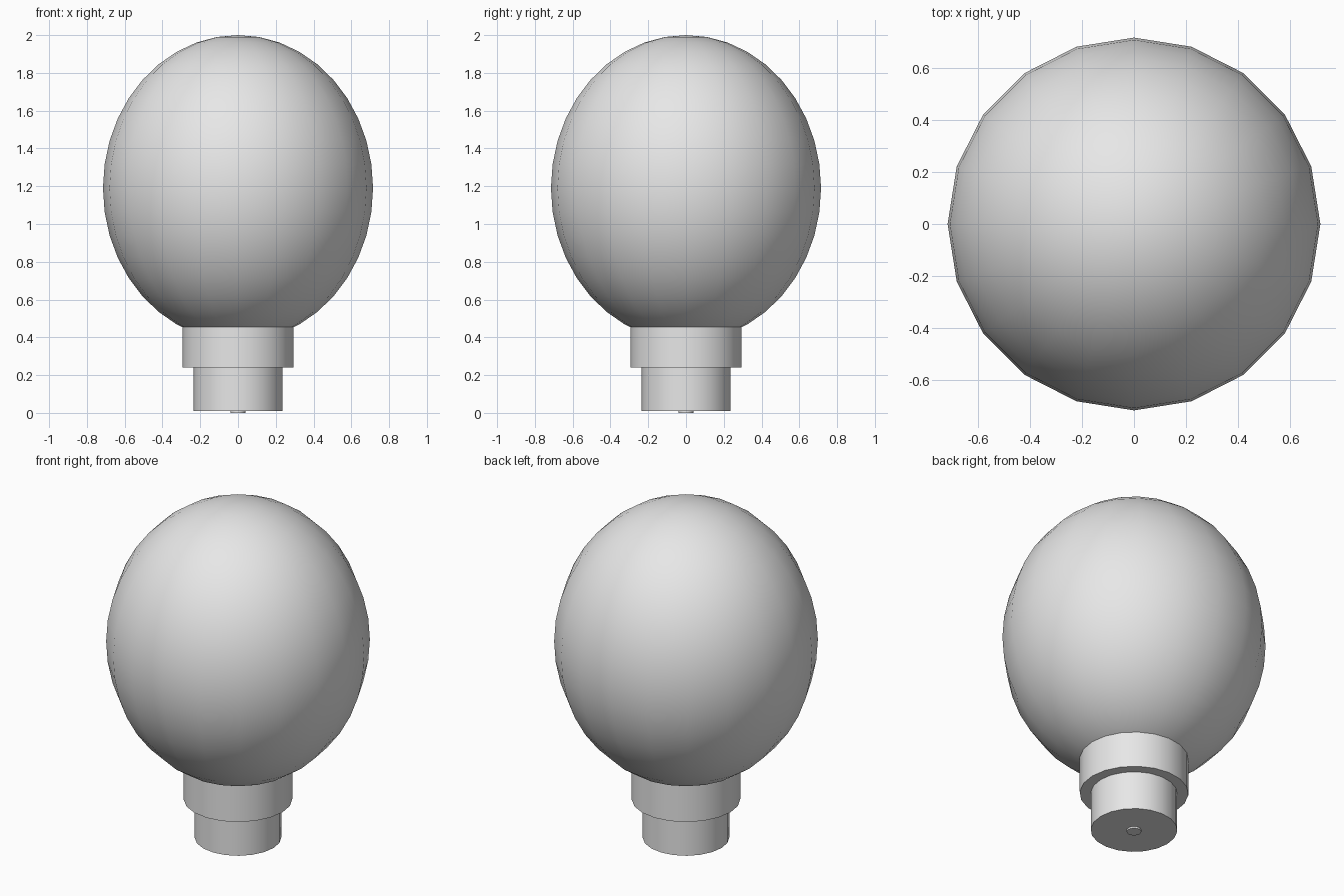
import bpy
import math

cube = bpy.data.objects.get("Cube")
if cube:
    bpy.data.objects.remove(cube, do_unlink=True)

SIDES = 20

grey = bpy.data.materials.new("light grey")
grey.use_nodes = True
colour = (0.8, 0.8, 0.8, 1)
grey.diffuse_color = colour
grey.node_tree.nodes["Principled BSDF"].inputs["Base Color"].default_value = colour


def finish(name, angle):
    obj = bpy.context.object
    obj.name = name
    obj.data.materials.append(grey)
    bpy.ops.object.transform_apply(location=False, rotation=True, scale=True)
    bpy.ops.object.shade_smooth_by_angle(angle=math.radians(angle))
    return obj


def cylinder(name, radius, bottom, top):
    bpy.ops.mesh.primitive_cylinder_add(
        vertices=SIDES, radius=radius, depth=top - bottom,
        location=(0, 0, (bottom + top) / 2), rotation=(0, 0, math.pi / 2))
    return finish(name, 40)


# Slightly elongated glass globe
bpy.ops.mesh.primitive_uv_sphere_add(
    segments=SIDES, ring_count=SIDES, radius=1, location=(0, 0, 1.19))
bpy.context.object.scale = (0.715, 0.715, 0.81)
finish("glass_globe", 60)

# Stepped socket base with a small contact below
cylinder("collar", 0.295, 0.24, 0.46)
cylinder("socket_base", 0.235, 0.01, 0.24)
cylinder("contact_tip", 0.04, 0, 0.01)
